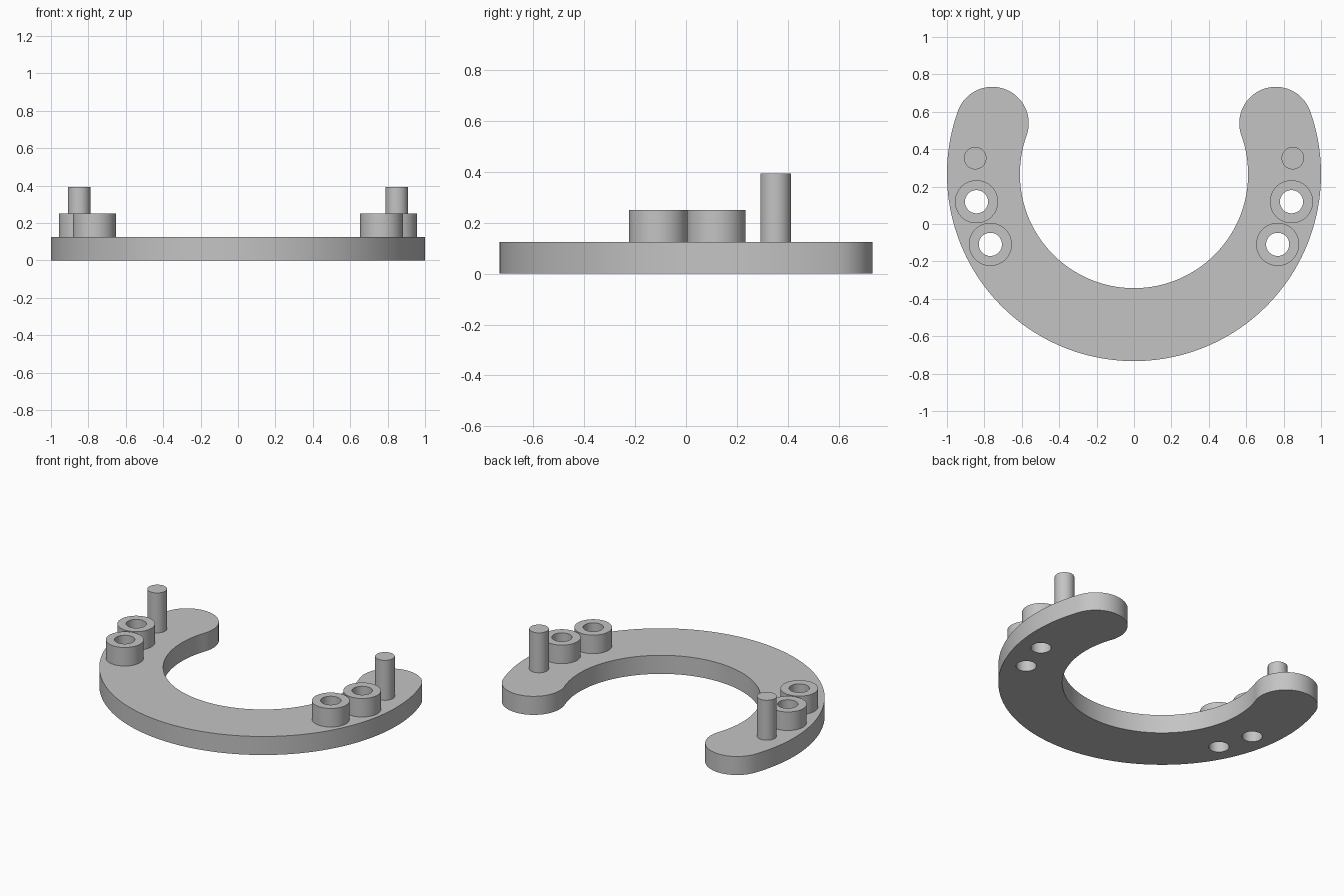
import bpy, bmesh
from math import cos, sin, pi, radians

if "Cube" in bpy.data.objects:
    bpy.data.objects.remove(bpy.data.objects["Cube"], do_unlink=True)

PLATE_H, BOSS_TOP, PIN_TOP = 0.125, 0.25, 0.394
CENTRE_Y, OUTER_R, INNER_R = 0.267, 1.0, 0.61
TIP = radians(19.7)               # how far the arms rise past the widest point
BOSS_R, HOLE_R, PIN_R = 0.115, 0.062, 0.06
BOSSES = {"front_boss": (0.768, -0.109), "rear_boss": (0.842, 0.119)}
PIN = (0.849, 0.352)

grey = bpy.data.materials.new("plain_grey")
grey.use_nodes = True
colour = (0.55, 0.55, 0.55, 1)
grey.diffuse_color = colour
grey.node_tree.nodes["Principled BSDF"].inputs["Base Color"].default_value = colour


def arc(cx, cy, r, start, end, steps):
    """Points along a circular arc."""
    angles = [start + (end - start) * i / steps for i in range(steps + 1)]
    return [(cx + r * cos(a), cy + r * sin(a)) for a in angles]


def prism(name, outline, bottom, top):
    """Extrude a flat outline straight up into a solid."""
    bm = bmesh.new()
    face = bm.faces.new([bm.verts.new((x, y, bottom)) for x, y in outline])
    up = bmesh.ops.extrude_face_region(bm, geom=[face], use_keep_orig=True)
    moved = [v for v in up["geom"] if isinstance(v, bmesh.types.BMVert)]
    bmesh.ops.translate(bm, verts=moved, vec=(0, 0, top - bottom))
    bmesh.ops.recalc_face_normals(bm, faces=bm.faces)
    mesh = bpy.data.meshes.new(name)
    bm.to_mesh(mesh)
    bm.free()
    mesh.materials.append(grey)
    obj = bpy.data.objects.new(name, mesh)
    bpy.context.collection.objects.link(obj)
    return obj


def cylinder(name, x, y, r, bottom, top):
    return prism(name, arc(x, y, r, 0, 2 * pi, 64)[:-1], bottom, top)


def activate(obj):
    bpy.ops.object.select_all(action="DESELECT")
    obj.select_set(True)
    bpy.context.view_layer.objects.active = obj


def drill(obj, cutter):
    """Cut a hole and apply it."""
    mod = obj.modifiers.new("hole", "BOOLEAN")
    mod.operation, mod.solver, mod.object = "DIFFERENCE", "EXACT", cutter
    activate(obj)
    bpy.ops.object.modifier_apply(modifier=mod.name)


# Horseshoe plate: outer arc, rounded tip, inner arc back, rounded tip
mid_r, tip_r = (OUTER_R + INNER_R) / 2, (OUTER_R - INNER_R) / 2
tip_x, tip_y = mid_r * cos(TIP), CENTRE_Y + mid_r * sin(TIP)
outline = (
    arc(0, CENTRE_Y, OUTER_R, -pi - TIP, TIP, 128)[:-1]
    + arc(tip_x, tip_y, tip_r, TIP, TIP + pi, 32)[:-1]
    + arc(0, CENTRE_Y, INNER_R, TIP, -pi - TIP, 128)[:-1]
    + arc(-tip_x, tip_y, tip_r, -TIP, pi - TIP, 32)[:-1]
)
plate = prism("horseshoe_plate", outline, 0, PLATE_H)
parts = [plate]

# Mirrored bosses with through holes, and locating pins
for side, sign in (("left", 1), ("right", -1)):
    for name, (x, y) in BOSSES.items():
        boss = cylinder(f"{side}_{name}", sign * x, y, BOSS_R, PLATE_H, BOSS_TOP)
        cutter = cylinder("hole_cutter", sign * x, y, HOLE_R, -0.1, PIN_TOP)
        cutter.hide_render = True
        drill(boss, cutter)
        drill(plate, cutter)
        bpy.data.objects.remove(cutter, do_unlink=True)
        parts.append(boss)
    parts.append(cylinder(f"{side}_pin", sign * PIN[0], PIN[1], PIN_R, PLATE_H, PIN_TOP))

# Smooth round walls, keep rims sharp
for obj in parts:
    activate(obj)
    bpy.ops.object.shade_smooth_by_angle(angle=radians(30))
